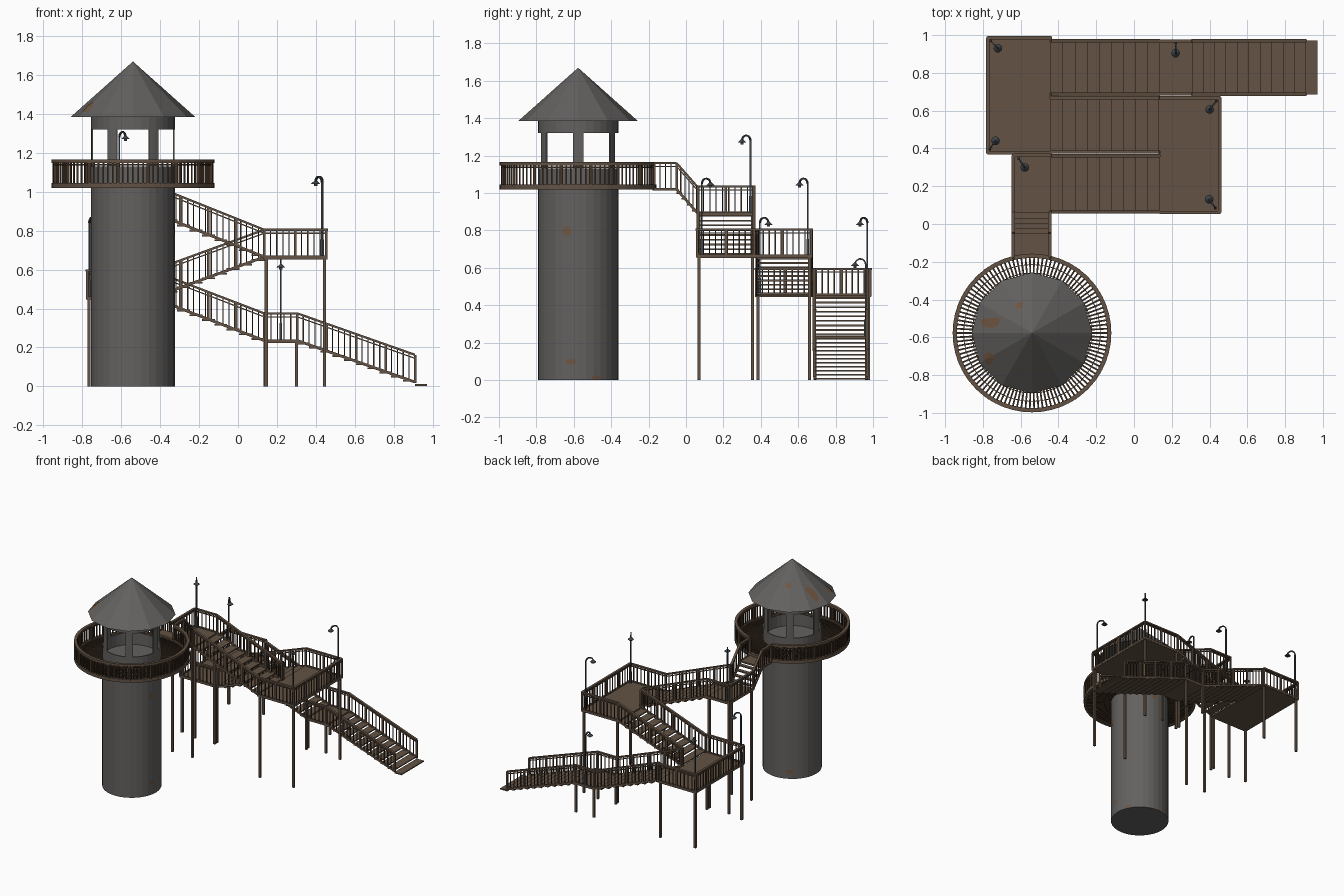
import bpy, bmesh, math, random
from mathutils import Vector as V

if "Cube" in bpy.data.objects:
    bpy.data.objects.remove(bpy.data.objects["Cube"])
random.seed(4)

def mat(name, c):
    m = bpy.data.materials.new(name)
    m.diffuse_color = (*c, 1)
    m.use_nodes = True
    m.node_tree.nodes["Principled BSDF"].inputs["Base Color"].default_value = m.diffuse_color
    return m

GREY = mat("weathered grey", (0.125, 0.12, 0.115))
WOOD = mat("brown planks", (0.125, 0.085, 0.058))
DARK = mat("dark brown bars", (0.055, 0.033, 0.019))
RUST = mat("rust", (0.16, 0.09, 0.05))
METAL = mat("lamp metal", (0.05, 0.057, 0.065))
UP = V((0, 0, 1))

def finish(name, bm, m):
    me = bpy.data.meshes.new(name)
    bmesh.ops.recalc_face_normals(bm, faces=bm.faces)
    bm.to_mesh(me)
    bm.free()
    me.materials.append(m)
    ob = bpy.data.objects.new(name, me)
    bpy.context.collection.objects.link(ob)
    return ob

def bar(bm, a, b, w, h):
    """Box from a to b, w wide sideways, h high."""
    a, b = V(a), V(b)
    d = (b - a).normalized()
    s = d.cross(UP)
    s = V((1, 0, 0)) if s.length < 1e-4 else s.normalized()
    t = s.cross(d)
    r = [[bm.verts.new(p + s * (i * w / 2) + t * (j * h / 2))
          for i, j in ((-1, -1), (1, -1), (1, 1), (-1, 1))] for p in (a, b)]
    bm.faces.new(r[0][::-1])
    bm.faces.new(r[1])
    for i in range(4):
        k = (i + 1) % 4
        bm.faces.new((r[0][i], r[0][k], r[1][k], r[1][i]))

def box(bm, x0, x1, y0, y1, z0, z1):
    bar(bm, (x0, (y0 + y1) / 2, (z0 + z1) / 2), (x1, (y0 + y1) / 2, (z0 + z1) / 2), y1 - y0, z1 - z0)

CX, CY, R = -0.54, -0.577, 0.215
def pol(a, r, z):
    return V((CX + r * math.cos(a), CY + r * math.sin(a), z))

def arc(bm, r0, r1, z0, z1, a0=0, a1=2 * math.pi, n=32):
    """Rectangular section swept round the tower axis, angles a0..a1."""
    full = abs(a1 - a0 - 2 * math.pi) < 1e-5
    rings = []
    for i in range(n if full else n + 1):
        a = a0 + (a1 - a0) * i / n
        rings.append([bm.verts.new(pol(a, r, z)) for r, z in ((r0, z0), (r1, z0), (r1, z1), (r0, z1))])
    for i in range(n):
        p, q = rings[i], rings[(i + 1) % len(rings)]
        for j in range(4):
            k = (j + 1) % 4
            bm.faces.new((p[j], p[k], q[k], q[j]))
    if not full:
        bm.faces.new(rings[0])
        bm.faces.new(rings[-1][::-1])

# ---- tower shaft
bm = bmesh.new()
lo = [bm.verts.new(pol(math.tau * i / 32, R, 0)) for i in range(32)]
hi = [bm.verts.new(pol(math.tau * i / 32, R, 1.035)) for i in range(32)]
bm.faces.new(lo)
bm.faces.new(hi)
for i in range(32):
    k = (i + 1) % 32
    bm.faces.new((lo[i], lo[k], hi[k], hi[i]))
finish("tower_shaft", bm, GREY)

# ---- cabin walls with six openings
bm = bmesh.new()
arc(bm, R - 0.008, R, 1.03, 1.13)
arc(bm, R - 0.008, R, 1.32, 1.39)
for i in range(6):
    a = math.tau * i / 6
    arc(bm, R - 0.008, R, 1.13, 1.32, a - 0.13, a + 0.13, 3)
finish("cabin_wall", bm, GREY)

# ---- roof
NR, RR, Z0, Z1 = 12, 0.32, 1.385, 1.67
bm = bmesh.new()
ring = [bm.verts.new(pol(math.tau * i / NR, RR, Z0)) for i in range(NR)]
tip = bm.verts.new(pol(0, 0, Z1))
bm.faces.new(ring[::-1])
for i in range(NR):
    bm.faces.new((ring[i], ring[(i + 1) % NR], tip))
finish("roof", bm, GREY)

# ---- rust patches on shaft and roof
def on_shaft(u, v):
    return pol(u / R, R + 0.002, max(v, 0.001))
def on_roof(x, y):
    a, r = math.atan2(y - CY, x - CX), math.hypot(x - CX, y - CY)
    h = math.pi / NR
    edge = RR * math.cos(h) / math.cos(a % (2 * h) - h)
    return V((x, y, Z1 - (Z1 - Z0) * r / edge + 0.004))
def patch(bm, f, u, v, su, sv):
    c = bm.verts.new(f(u, v))
    p = []
    for i in range(9):
        k, a = random.uniform(0.7, 1.1), math.tau * i / 9
        p.append(bm.verts.new(f(u + su * k * math.cos(a), v + sv * k * math.sin(a))))
    for i in range(9):
        bm.faces.new((c, p[i], p[(i + 1) % 9]))
bm = bmesh.new()
for u, v, su, sv in ((-0.06, 0.8, 0.028, 0.028), (-0.04, 0.1, 0.035, 0.016), (0.1, 0.015, 0.025, 0.014),
                     (0.45, 0.06, 0.03, 0.02), (0.3, 0.97, 0.03, 0.02)):
    patch(bm, on_shaft, u, v, su, sv)
for p in ((-0.76, -0.52, 0.06, 0.035), (-0.77, -0.71, 0.03, 0.04), (-0.61, -0.43, 0.022, 0.022)):
    patch(bm, on_roof, *p)
finish("rust_patches", bm, RUST)

# ---- round gallery: open grating, rim and railing with a gap at the bridge
GAP = 0.25
A0, A1 = math.pi / 2 + GAP, math.pi * 2.5 - GAP
bm = bmesh.new()
for i in range(110):
    a = math.tau * i / 110
    bar(bm, pol(a, R - 0.005, 1.03), pol(a, 0.41, 1.03), 0.009, 0.012)
for r in (0.22, 0.265, 0.315, 0.36):
    arc(bm, r, r + 0.004, 1.022, 1.034, n=48)
finish("gallery_grating", bm, DARK)
bm = bmesh.new()
arc(bm, 0.398, 0.42, 1.02, 1.045, n=48)
arc(bm, 0.398, 0.42, 1.148, 1.165, A0, A1, 48)
finish("gallery_rim_and_handrail", bm, WOOD)
bm = bmesh.new()
arc(bm, 0.405, 0.413, 1.135, 1.142, A0, A1, 48)
for i in range(91):
    a = A0 + (A1 - A0) * i / 90
    w = 0.018 if i % 6 == 0 else 0.008
    bar(bm, pol(a, 0.409, 1.04), pol(a, 0.409, 1.15), w, w)
finish("gallery_balusters", bm, DARK)

# ---- staircase
decks, steps, rails, bals, posts = (bmesh.new() for _ in range(5))
H = 0.14

def rail(a, b):
    a, b = V(a), V(b)
    bar(rails, a + UP * H, b + UP * H, 0.018, 0.011)
    bar(rails, a + UP * (H - 0.018), b + UP * (H - 0.018), 0.007, 0.006)
    bar(rails, a, b, 0.014, 0.014)
    n = max(2, round((b - a).length / 0.032))
    m = max(1, round(n / 5))
    for i in range(n + 1):
        p = a.lerp(b, i / n)
        bar(bals, p, p + UP * H, 0.006, 0.006)
    for i in range(m + 1):
        p = a.lerp(b, i / m)
        bar(rails, p - UP * 0.005, p + UP * H, 0.013, 0.013)

def flight(top, bot, width, n, extra=0):
    top, bot = V(top), V(bot)
    d = bot - top
    run = V((d.x, d.y, 0))
    side = run.normalized().cross(UP) * (width / 2 - 0.006)
    for i in range(n + extra):
        p = top + d * ((i + 0.5) / n) - UP * 0.004
        bar(steps, p - run * (0.52 / n), p + run * (0.52 / n), width - 0.01, 0.009)
    for s in (-1, 1):
        rail(top + side * s, bot + side * s)

def landing(x0, x1, y0, y1, z, legs=True, in0=0.015):
    box(decks, x0, x1, y0, y1, z - 0.012, z)
    if legs:
        for x in (x0 + in0, x1 - in0):
            for y in (y0 + in0, y1 - in0):
                bar(posts, (x, y, 0), (x, y, z - 0.01), 0.016, 0.016)

landing(0.13, 0.31, 0.68, 0.975, 0.235, in0=0.01)
landing(-0.78, -0.44, 0.37, 0.99, 0.455)
landing(0.13, 0.46, 0.055, 0.675, 0.665)
landing(-0.645, -0.44, 0.055, 0.37, 0.895)
landing(-0.645, -0.44, -0.18, -0.05, 1.025, legs=False)

flight((0.305, 0.828, 0.235), (0.91, 0.828, 0.022), 0.295, 10, 1)
flight((-0.44, 0.828, 0.455), (0.135, 0.828, 0.235), 0.295, 9)
flight((0.135, 0.525, 0.665), (-0.44, 0.525, 0.455), 0.30, 9)
flight((-0.44, 0.213, 0.895), (0.135, 0.213, 0.665), 0.31, 9)
flight((-0.5425, -0.05, 1.02), (-0.5425, 0.06, 0.895), 0.205, 4)

# landing rails as corner paths
for path in (
    [(0.135, 0.968, 0.235), (0.305, 0.968, 0.235)],
    [(0.135, 0.688, 0.235), (0.305, 0.688, 0.235)],
    [(-0.44, 0.985, 0.455), (-0.775, 0.985, 0.455), (-0.775, 0.376, 0.455), (-0.44, 0.376, 0.455)],
    [(0.135, 0.669, 0.665), (0.454, 0.669, 0.665), (0.454, 0.061, 0.665), (0.135, 0.061, 0.665)],
    [(-0.44, 0.363, 0.895), (-0.639, 0.363, 0.895), (-0.639, 0.06, 0.895)],
    [(-0.639, -0.05, 1.02), (-0.639, -0.17, 1.02)],
    [(-0.446, -0.05, 1.02), (-0.446, -0.17, 1.02)],
):
    for a, b in zip(path, path[1:]):
        rail(a, b)

finish("landings", decks, WOOD)
finish("stair_treads", steps, WOOD)
finish("stair_rails", rails, WOOD)
finish("stair_balusters", bals, DARK)
finish("support_posts", posts, WOOD)

# ---- lamp posts: pole, hooked arm and shade
bm = bmesh.new()
def lamp(x, y, z, dx, dy):
    base, d = V((x, y, z)), V((dx, dy, 0)).normalized()
    r, h = 0.028, 0.385
    bar(bm, base, base + UP * 0.09, 0.014, 0.014)
    pts = [base + UP * 0.09]
    for i in range(8):
        a = math.pi * (1 - i / 7 * 0.95)
        pts.append(base + UP * (h + r * math.sin(a)) + d * (r + r * math.cos(a)))
    for a, b in zip(pts, pts[1:]):
        bar(bm, a, b, 0.0085, 0.0085)
    e = pts[-1]
    c = bm.verts.new(e + UP * 0.008)
    k = [bm.verts.new(e + V((0.023 * math.cos(math.tau * i / 10), 0.023 * math.sin(math.tau * i / 10), -0.014)))
         for i in range(10)]
    bm.faces.new(k[::-1])
    for i in range(10):
        bm.faces.new((k[i], k[(i + 1) % 10], c))
    bar(bm, e - UP * 0.014, e - UP * 0.024, 0.016, 0.016)

for l in ((0.22, 0.96, 0.235, 0, -1), (-0.76, 0.97, 0.455, 1, -1), (-0.765, 0.395, 0.455, 0.7, 1),
          (0.435, 0.65, 0.665, -0.8, -1), (0.43, 0.085, 0.665, -0.7, 1), (-0.61, 0.345, 0.895, 0.7, -1)):
    lamp(*l)
# the two lamps on the upper end stand at the deck edge
finish("lamp_posts", bm, METAL)
